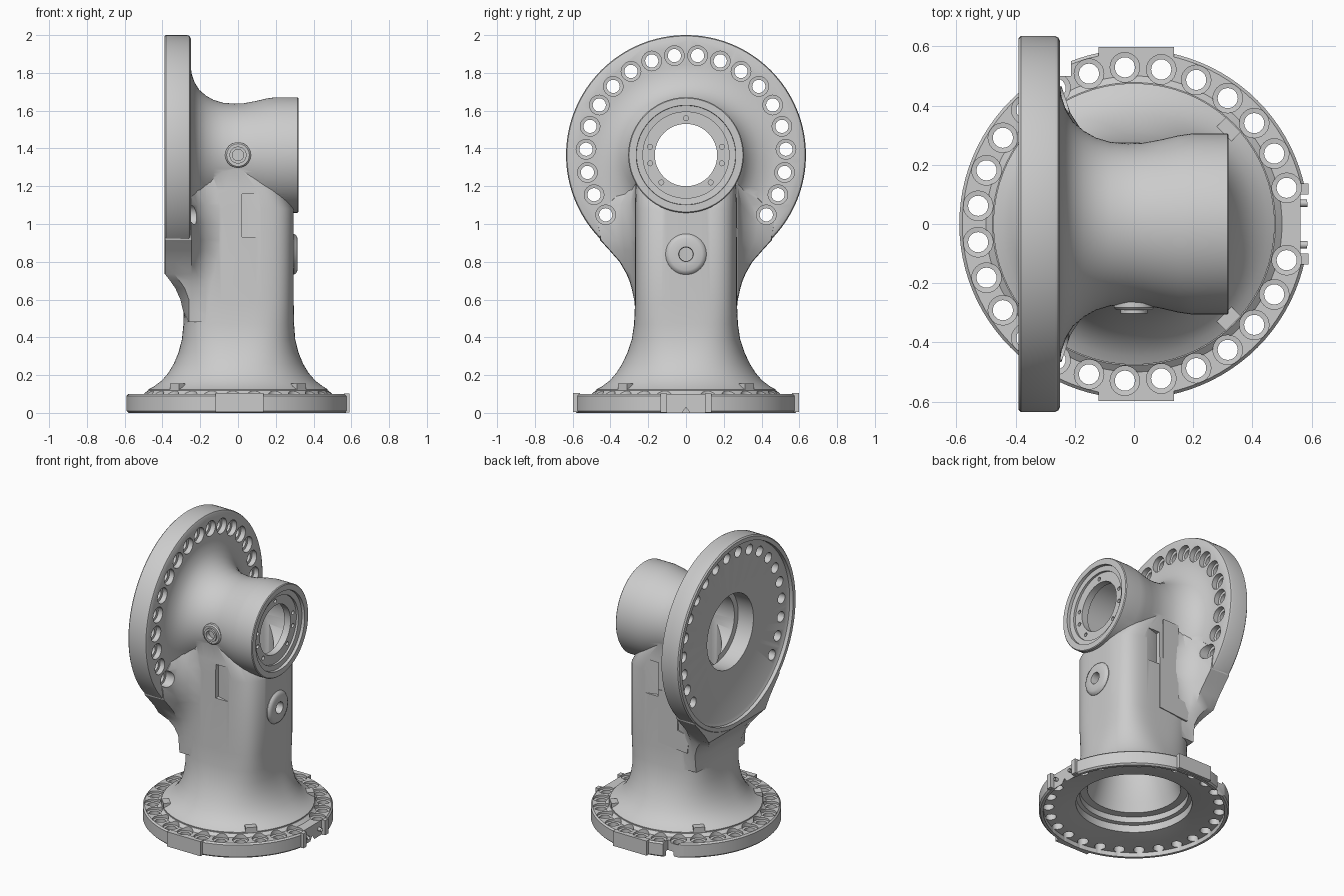
import bpy, bmesh
from math import sin, cos, pi, radians, copysign
from mathutils import Matrix, Vector

if "Cube" in bpy.data.objects:
    bpy.data.objects.remove(bpy.data.objects["Cube"])

ZC = 1.365                                   # height of the horizontal axis
T = Matrix.Translation
AX = T((0, 0, ZC)) @ Matrix.Rotation(pi / 2, 4, 'Y')   # local z -> world x
STEP = 2 * pi / 27                           # bolt spacing


def loft(bm, rings):
    vs = [[bm.verts.new(p) for p in r] for r in rings]
    n = len(vs[0])
    for a, b in zip(vs, vs[1:]):
        for i in range(n):
            j = (i + 1) % n
            bm.faces.new((a[i], a[j], b[j], b[i]))
    bm.faces.new(vs[0][::-1])
    bm.faces.new(vs[-1])


def lathe(bm, prof, m=Matrix(), n=96):
    """prof: (radius, height) pairs turned about local z."""
    loft(bm, [[m @ Vector((r * cos(2 * pi * i / n), r * sin(2 * pi * i / n), h))
               for i in range(n)] for r, h in prof])


def box(bm, x0, x1, y0, y1, z0, z1, m=Matrix()):
    loft(bm, [[m @ Vector(p) for p in ((x0, y0, z), (x1, y0, z), (x1, y1, z), (x0, y1, z))]
              for z in (z0, z1)])


def finish(name, bm):
    bmesh.ops.recalc_face_normals(bm, faces=bm.faces)
    me = bpy.data.meshes.new(name)
    bm.to_mesh(me)
    bm.free()
    ob = bpy.data.objects.new(name, me)
    bpy.context.collection.objects.link(ob)
    return ob


def boolean(target, bm, op):
    tool = finish("helper", bm)
    tool.hide_render = True
    bpy.context.view_layer.objects.active = target
    mod = target.modifiers.new("bool", 'BOOLEAN')
    mod.operation, mod.object, mod.solver = op, tool, 'EXACT'
    bpy.ops.object.modifier_apply(modifier=mod.name)
    bpy.data.objects.remove(tool)


# flared column, round at the foot and squarer above
bm = bmesh.new()
rings = []
for z, x0, x1, hy, e in [(.09, -.475, .475, .475, 2), (.125, -.475, .475, .475, 2),
                         (.14, -.445, .45, .445, 2), (.17, -.405, .41, .405, 2.05),
                         (.21, -.37, .375, .37, 2.15), (.26, -.34, .345, .338, 2.3),
                         (.32, -.315, .32, .31, 2.6), (.39, -.297, .303, .287, 3),
                         (.47, -.289, .297, .275, 3.5), (.58, -.287, .295, .27, 4),
                         (1.08, -.287, .295, .27, 4), (1.18, -.287, .24, .268, 4),
                         (1.3, -.287, .12, .262, 4)]:
    cx, hx, ring = (x0 + x1) / 2, (x1 - x0) / 2, []
    for i in range(96):
        a = 2 * pi * (i + .5) / 96
        c, s = cos(a), sin(a)
        ring.append((cx + copysign(abs(c) ** (2 / e), c) * hx,
                     copysign(abs(s) ** (2 / e), s) * hy, z))
    rings.append(ring)
loft(bm, rings)
body = finish("arm_housing", bm)

# base flange with rounded rim
bm = bmesh.new()
lathe(bm, [(.58, 0), (.59, .01), (.59, .09), (.58, .1), (.5, .1), (.478, .118), (.47, .118)])
boolean(body, bm, 'UNION')

# side barrel with waist and fillet, then the large disc flange
bm = bmesh.new()
lathe(bm, [(.48, -.3), (.48, -.252), (.43, -.245), (.385, -.23), (.345, -.205), (.315, -.17),
           (.292, -.13), (.277, -.08), (.272, -.02), (.274, .03), (.285, .09), (.299, .15),
           (.306, .2), (.306, .315), (.301, .32)], AX)
boolean(body, bm, 'UNION')
bm = bmesh.new()
lathe(bm, [(.627, -.39), (.635, -.382), (.635, -.268), (.63, -.256), (.618, -.25)], AX, 128)
boolean(body, bm, 'UNION')

# web blending the disc into the column
bm = bmesh.new()
rings = []
for z, x, hy, w in [(.48, -.27, .262, .6), (.54, -.291, .268, .65), (.6, -.305, .275, .7),
                    (.66, -.332, .288, .8), (.7, -.36, .3, .88), (.735, -.387, .315, .97),
                    (.8, -.387, .352, 1), (.86, -.387, .405, 1), (.915, -.387, .455, 1),
                    (1.0, -.387, .47, 1), (1.1, -.387, .42, 1), (1.22, -.387, .3, 1)]:
    d = hy - .26
    half = [(x, hy * w), (min(x + .05, -.26), hy), (-.245, hy * .99), (-.215, .26 + d * .55),
            (-.17, .26 + d * .22), (-.1, .26 + d * .05), (0, .255)]
    rings.append([(p, q, z) for p, q in half] + [(p, -q, z) for p, q in half[::-1]])
loft(bm, rings)
boolean(body, bm, 'UNION')

# bosses, rim pads, tabs and small nubs
bm = bmesh.new()
front = T((0, 0, ZC)) @ Matrix.Rotation(pi / 2, 4, 'X')            # local z -> -y
side = T((0, 0, .84)) @ Matrix.Rotation(pi / 2, 4, 'Y')
lathe(bm, [(.068, .24), (.068, .282), (.06, .29), (.045, .29), (.045, .302), (.04, .302)], front, 40)
lathe(bm, [(.108, .25), (.108, .297), (.1, .308), (.085, .315), (.05, .315)], side, 48)
for s in (-1, 1):
    box(bm, -.12, .135, min(s * .56, s * .598), max(s * .56, s * .598), .004, .104)
    box(bm, -.075, .085, min(s * .58, s * .605), max(s * .58, s * .605), .03, .075)
    box(bm, .54, .59, s * .118 - .018, s * .118 + .018, .003, .103)
for k in range(4):
    box(bm, .43, .475, -.035, .035, .1, .155, Matrix.Rotation(radians(45 + 90 * k), 4, 'Z'))
boolean(body, bm, 'UNION')

# vertical cavity with underside dish
bm = bmesh.new()
lathe(bm, [(.565, -.1), (.562, .03), (.49, .035), (.36, .06), (.36, .11), (.335, .115), (.335, .155),
           (.29, .16), (.27, .22), (.22, .38), (.22, 1.33)])
boolean(body, bm, 'DIFFERENCE')

# horizontal bore: rear dish, cavity and stepped front seat
bm = bmesh.new()
lathe(bm, [(.605, -.6), (.6, -.365), (.58, -.355), (.25, -.335), (.25, -.22), (.216, -.215),
           (.216, .23), (.165, .235), (.165, .282), (.228, .282), (.228, .297), (.262, .3),
           (.268, .4)], AX)
boolean(body, bm, 'DIFFERENCE')

# bolt holes with spot faces, round base and disc
bm = bmesh.new()
for k in range(26):
    a = pi + STEP * (k - 12.5)
    lathe(bm, [(.034, -.1), (.034, .084), (.05, .086), (.05, .22)],
          T((.53 * cos(a), .53 * sin(a), 0)), 24)
for k in range(20):
    a = STEP * (k - 9.5)
    m = T((0, .53 * sin(a), .53 * cos(a))) @ AX
    lathe(bm, [(.035, -.5), (.035, -.286), (.052, -.284), (.052, -.1)], m, 24)
boolean(body, bm, 'DIFFERENCE')

# rim notches, boss holes, seat screw holes and side reliefs
bm = bmesh.new()
box(bm, .562, .7, -.1, .1, -.1, .2)
box(bm, -.36, -.212, .5, .7, -.1, .2)
lathe(bm, [(.03, .27), (.03, .35)], front, 32)
lathe(bm, [(.036, .1), (.036, .3), (.042, .33)], side, 32)
for s in (-1, 1):
    lathe(bm, [(.012, .535), (.012, .6)], T((0, s * .07, .05)) @ Matrix.Rotation(pi / 2, 4, 'Y'), 16)
    loft(bm, [[(x, s * y, z) for x, y in ((.02, .24), (.13, .272), (.13, .33), (.02, .33))]
              for z in (.93, 1.16)])
for d in (0, 77, 103, 138, -77, -103, -138):
    a = radians(d)
    lathe(bm, [(.013, .25), (.013, .29)], T((0, .195 * sin(a), .195 * cos(a))) @ AX, 16)
boolean(body, bm, 'DIFFERENCE')

# stepped cover plate on the back side
bm = bmesh.new()
outline = [(.02, .62), (-.2, .6), (-.22, .72), (-.13, .74), (-.13, 1.26), (-.01, 1.26),
           (-.01, .98), (.02, .98)]
loft(bm, [[(x, y, z) for x, z in outline] for y in (.245, .275)])
cover = finish("side_cover", bm)

for ob in (body, cover):
    bpy.ops.object.select_all(action='DESELECT')
    ob.select_set(True)
    bpy.context.view_layer.objects.active = ob
    bpy.ops.object.shade_smooth_by_angle(angle=radians(32))
